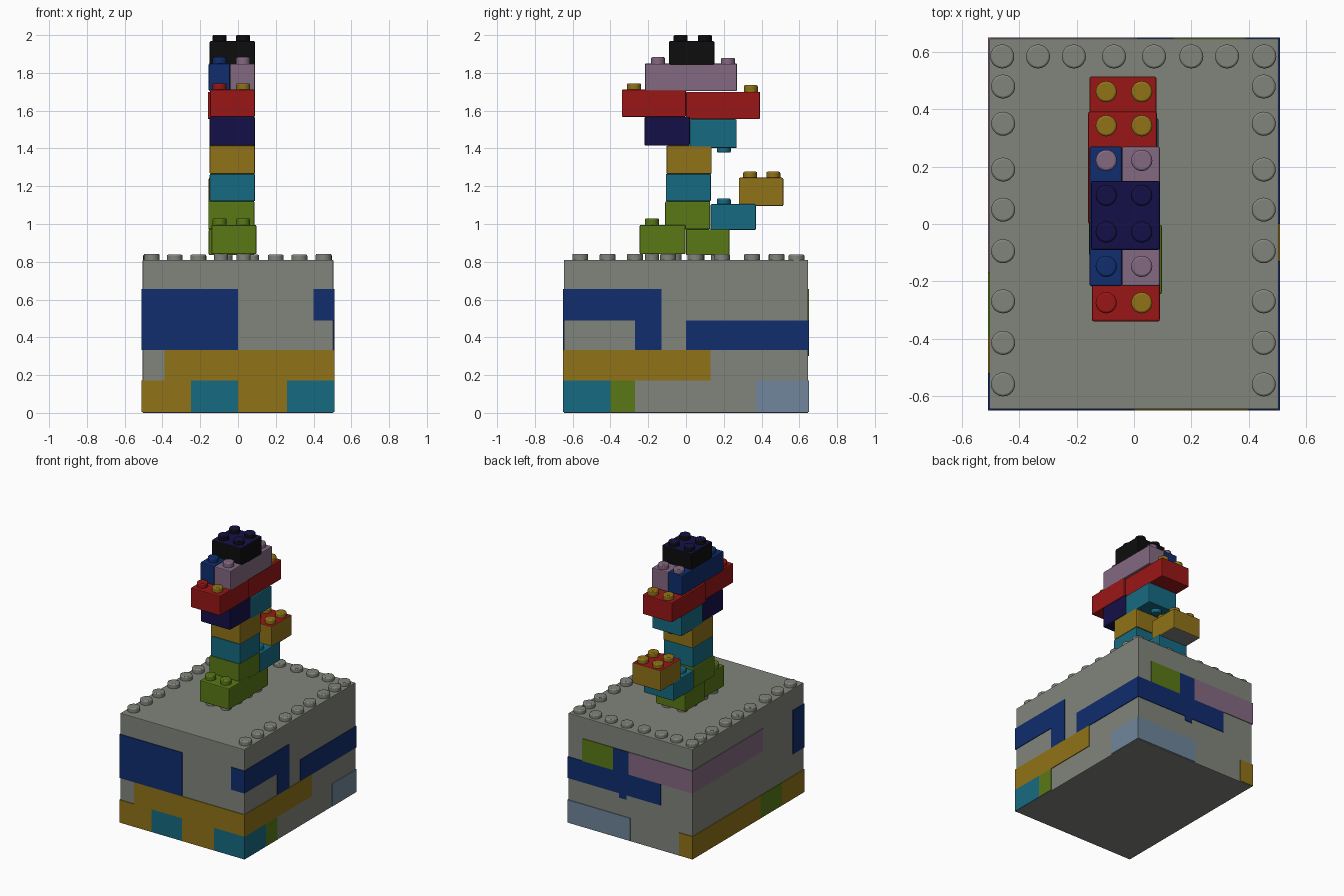
import bpy
import bmesh
from mathutils import Matrix, Vector

old = bpy.data.objects.get("Cube")
if old:
    bpy.data.objects.remove(old, do_unlink=True)

COLOURS = {
    "grey": (.22, .23, .2), "yellow": (.28, .17, .009), "red": (.32, .008, .008),
    "teal": (.008, .145, .22), "blue": (.005, .026, .155), "green": (.1, .19, .008),
    "pink": (.23, .14, .22), "pale_blue": (.16, .24, .33),
    "navy": (.007, .005, .065), "black": (.004, .004, .004),
}
MATS = {}
for label, rgb in COLOURS.items():
    m = bpy.data.materials.new(label)
    m.use_nodes = True
    m.diffuse_color = (*rgb, 1)
    m.node_tree.nodes["Principled BSDF"].inputs["Base Color"].default_value = (*rgb, 1)
    MATS[label] = m


def finish(name, bm, side, top=None, bottom=None, bevel=0):
    """Turn a bmesh into an object, colouring up and down faces separately."""
    for f in bm.faces:
        f.material_index = 1 if f.normal.z > .9 else 2 if f.normal.z < -.9 else 0
    me = bpy.data.meshes.new(name)
    bm.to_mesh(me)
    bm.free()
    for c in (side, top or side, bottom or side):
        me.materials.append(MATS[c])
    ob = bpy.data.objects.new(name, me)
    bpy.context.collection.objects.link(ob)
    if bevel:
        mod = ob.modifiers.new("soft_edges", "BEVEL")
        mod.width = bevel
        mod.segments = 2
    return ob


def block(name, xs, ys, zs, side, top=None, bottom=None, bevel=.006):
    lo, hi = Vector((xs[0], ys[0], zs[0])), Vector((xs[1], ys[1], zs[1]))
    bm = bmesh.new()
    bmesh.ops.create_cube(bm, size=1, matrix=Matrix.Translation((lo + hi) / 2)
                          @ Matrix.Diagonal((*(hi - lo), 1)))
    bm.normal_update()
    return finish(name, bm, side, top, bottom, bevel)


def stud(name, x, y, z, colour, top=None, r=.037, h=.035):
    bm = bmesh.new()
    bmesh.ops.create_cone(bm, cap_ends=True, segments=20, radius1=r, radius2=r,
                          depth=h + .01, matrix=Matrix.Translation((x, y, z + h / 2 - .005)))
    bm.normal_update()
    ob = finish(name, bm, colour, top, bevel=.007)
    bpy.ops.object.select_all(action="DESELECT")
    ob.select_set(True)
    bpy.context.view_layer.objects.active = ob
    bpy.ops.object.shade_smooth_by_angle()


# Base box with a row of studs along three rims
W, D, H, T = .505, .647, .81, .005
block("base_box", (-W, W), (-D, D), (0, H), "grey", bevel=.004)
for i, x in enumerate((-.46, -.335, -.21, -.07, .07, .2, .325, .455)):
    stud(f"rim_stud_back_{i}", x, .585, H, "grey", r=.042, h=.028)
for i, y in enumerate((.48, .35, .19, .05, -.095, -.27, -.415, -.56)):
    for side, x in (("right", -.457), ("left", .453)):
        stud(f"rim_stud_{side}_{i}", x, y, H, "grey", r=.042, h=.032)

# Coloured panels in rows: side, start, end, bottom, top, colour
R0, R1, R2, R3, R4 = .005, .172, .333, .49, .655
E, F = W + T, D + T
PANELS = [
    ("front", -E, 0, R2, R4, "blue"), ("front", .4, E, R3, R4, "blue"),
    ("front", -.39, E, R1, R2, "yellow"), ("front", -E, -.25, R0, R1, "yellow"),
    ("front", -.25, 0, R0, R1, "teal"), ("front", 0, .26, R0, R1, "yellow"),
    ("front", .26, E, R0, R1, "teal"),
    ("left", -F, -.13, R3, R4, "blue"), ("left", -.27, -.13, R2, R3, "blue"),
    ("left", 0, F, R2, R3, "blue"), ("left", -F, .13, R1, R2, "yellow"),
    ("left", -F, -.4, R0, R1, "teal"), ("left", -.4, -.27, R0, R1, "green"),
    ("left", .37, F, R0, R1, "pale_blue"),
    ("back", -.25, E, R2, R3, "blue"), ("back", .14, .39, R3, R4, "green"),
    ("back", .01, .14, R3, R4, "blue"), ("back", -E, .01, R3, R4, "pink"),
    ("back", 0, E, R0, R1, "pale_blue"), ("back", -E, -.4, R0, R1, "yellow"),
    ("back", .03, .09, .3, R2, "blue"),
    ("right", -.17, F, R3, R4, "pink"), ("right", -F, -.52, R2, R4, "blue"),
    ("right", -.14, F, R0, R1, "yellow"), ("right", -.39, -.14, R0, R1, "green"),
    ("right", -F, -.39, R0, R1, "yellow"),
]
for i, (side, a, b, z0, z1, colour) in enumerate(PANELS):
    slab = {"front": ((a, b), (-F, -D + .002)), "back": ((a, b), (D - .002, F)),
            "left": ((W - .002, E), (a, b)), "right": ((-E, -W + .002), (a, b))}[side]
    block(f"{side}_panel_{i}", *slab, (z0, z1), colour, bevel=0)

# Studs under the feet
for i, y in enumerate((-.18, -.06, .06, .17)):
    for j, x in enumerate((-.09, .03)):
        stud(f"foot_peg_{i}_{j}", x, y, H, "grey")

# Feet, legs and raised arm
X = (-.15, .09)
block("front_foot", (-.14, .097), (-.245, -.003), (.84, .995), "green")
block("back_foot", (-.155, .085), (0, .23), (.835, .972), "green")
block("lower_leg", (-.157, .087), (-.11, .128), (.972, 1.12), "green")
block("upper_leg", X, (-.107, .132), (1.12, 1.265), "teal")
block("waist", X, (-.103, .136), (1.265, 1.415), "yellow")
block("arm", (-.157, .085), (.13, .37), (.968, 1.105), "teal")
block("hand", (-.155, .078), (.28, .515), (1.095, 1.245), "yellow", "red", "grey")

# Chest, shoulders, collar and head
block("chest_front", X, (-.22, .02), (1.415, 1.567), "navy")
block("chest_back", X, (.02, .268), (1.402, 1.555), "teal")
stud("chest_peg", -.03, .2, 1.388, "teal", h=.03)
block("shoulder_front", (-.147, .09), (-.34, 0), (1.567, 1.712), "red")
block("shoulder_back", (-.16, .08), (0, .392), (1.555, 1.7), "red")
block("collar_right", (-.155, -.042), (-.217, .27), (1.705, 1.85), "blue")
block("collar_left", (-.042, .09), (-.217, .27), (1.703, 1.848), "pink")
block("head", X, (-.09, .15), (1.832, 1.968), "black", "navy")

# Brick studs: name, rows in y, base height, right colour, left colour, top colour
for name, rows, z, cr, cl, top in (
        ("foot_stud", (-.18,), .995, "green", "green", None),
        ("arm_stud", (.2,), 1.1, "teal", "teal", None),
        ("hand_stud", (.34, .462), 1.242, "yellow", "yellow", None),
        ("shoulder_stud_front", (-.275,), 1.71, "red", "yellow", None),
        ("shoulder_stud_back", (.343,), 1.7, "yellow", "yellow", None),
        ("collar_stud_front", (-.148,), 1.848, "blue", "pink", None),
        ("collar_stud_back", (.222,), 1.845, "pink", "pink", None),
        ("head_stud", (-.028, .1), 1.966, "black", "black", "navy")):
    for i, y in enumerate(rows):
        stud(f"{name}_right_{i}", -.097, y, z, cr, top)
        stud(f"{name}_left_{i}", .027, y, z, cl, top)
